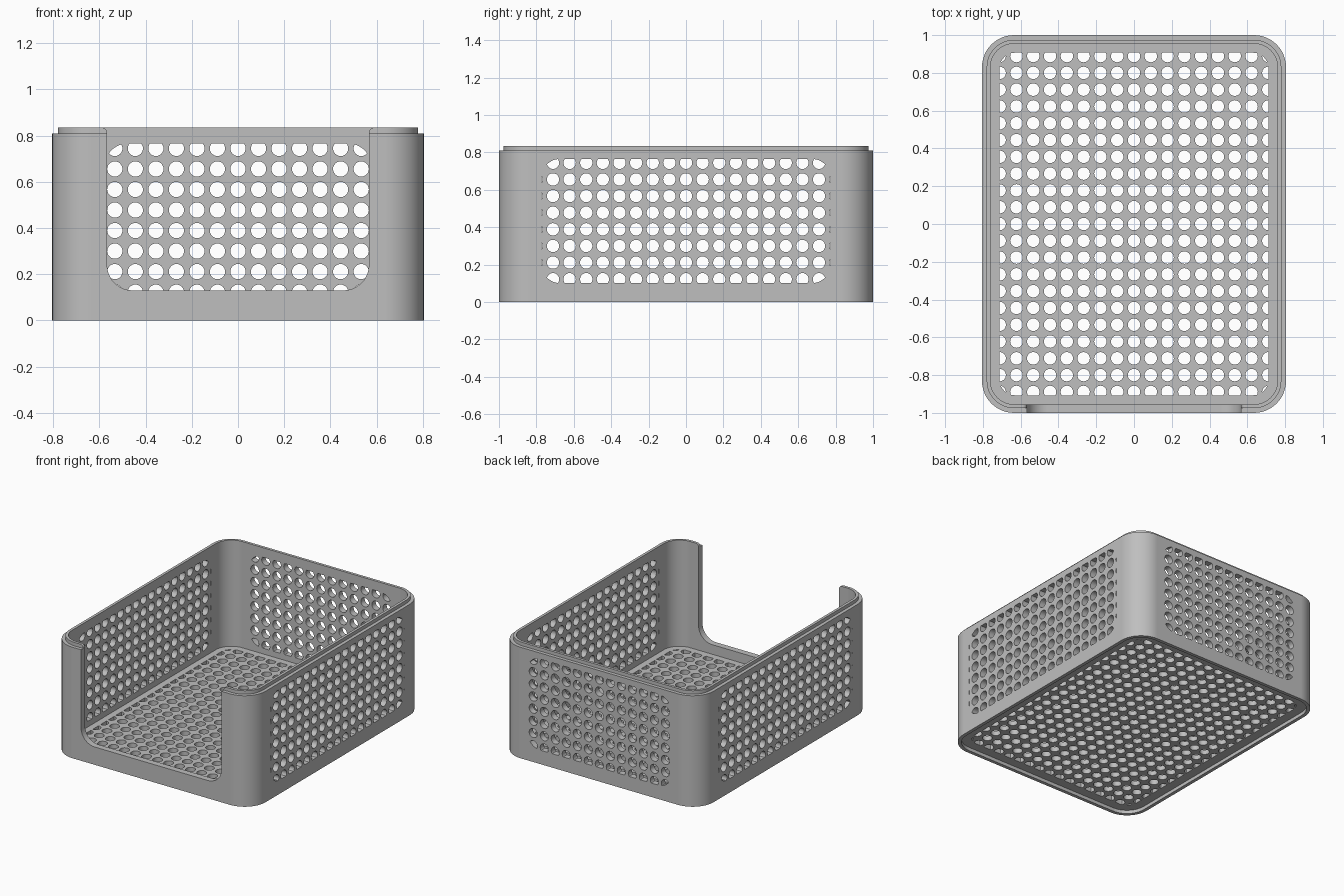
import bpy, bmesh, math
from mathutils import Vector

HX, HY, R = 0.805, 1.0, 0.17        # outer half sizes and corner radius
WALL, STEP = 0.045, 0.025           # wall thickness, stacking step
BODY_TOP, LIP_TOP, FLOOR = 0.81, 0.835, 0.06
PITCH, HOLE = 0.0889, 0.033

if "Cube" in bpy.data.objects:
    bpy.data.objects.remove(bpy.data.objects["Cube"])

grey = bpy.data.materials.new("plain grey")
grey.use_nodes = True
grey.diffuse_color = (0.52, 0.52, 0.52, 1)
grey.node_tree.nodes["Principled BSDF"].inputs["Base Color"].default_value = grey.diffuse_color


def arc(cx, cy, r, start, end, n):
    return [Vector((cx + r * math.cos(math.radians(start + (end - start) * i / n)),
                    cy + r * math.sin(math.radians(start + (end - start) * i / n))))
            for i in range(n + 1)]


def rounded_rect(hx, hy, r, n=12, cy=0):
    pts = []
    for a, sx, sy in ((0, 1, 1), (90, -1, 1), (180, -1, -1), (270, 1, -1)):
        pts += arc(sx * (hx - r), cy + sy * (hy - r), r, a, a + 90, n)
    return pts


def clip(poly, frame):
    """Keep the part of a convex polygon inside a convex counterclockwise frame."""
    for a, b in zip(frame, frame[1:] + frame[:1]):
        edge, out = b - a, []
        for p, q in zip(poly, poly[1:] + poly[:1]):
            dp, dq = edge.cross(p - a), edge.cross(q - a)
            if dp >= 0:
                out.append(p)
            if dp * dq < 0:
                out.append(p.lerp(q, dp / (dp - dq)))
        poly = out
    return [p for i, p in enumerate(poly) if (p - poly[i - 1]).length > 1e-5]


def prism(bm, poly, place, d0, d1):
    low, high = ([bm.verts.new(place(p.x, p.y, d)) for p in poly] for d in (d0, d1))
    bm.faces.new(low)
    bm.faces.new(high)
    for i in range(len(poly)):
        bm.faces.new((low[i - 1], low[i], high[i], high[i - 1]))


def hole_grid(bm, frame, us, vs, place, d0, d1):
    for u in us:
        for v in vs:
            poly = clip(arc(u, v, HOLE, 0, 345, 23), frame)
            area = sum(poly[i - 1].cross(poly[i]) for i in range(len(poly))) / 2
            if len(poly) > 2 and area > 2e-5:
                prism(bm, poly, place, d0, d1)


def make_object(name, bm):
    bmesh.ops.recalc_face_normals(bm, faces=bm.faces)
    mesh = bpy.data.meshes.new(name)
    bm.to_mesh(mesh)
    bm.free()
    mesh.materials.append(grey)
    obj = bpy.data.objects.new(name, mesh)
    bpy.context.collection.objects.link(obj)
    return obj


# Tray shell: recessed underside, outer wall, stacking lip, inner wall, floor
bm = bmesh.new()
rings = []
for inset, z in ((STEP, STEP), (STEP, 0), (0, 0), (0, BODY_TOP), (STEP, BODY_TOP),
                 (STEP, LIP_TOP), (WALL, LIP_TOP), (WALL, FLOOR)):
    outline = rounded_rect(HX - inset, HY - inset, R - inset)
    rings.append([bm.verts.new((p.x, p.y, z)) for p in outline])
for a, b in zip(rings, rings[1:]):
    for i in range(len(a)):
        bm.faces.new((a[i - 1], a[i], b[i], b[i - 1]))
bm.faces.new(rings[0])
bm.faces.new(rings[-1])
tray = make_object("perforated_tray", bm)

# Hole cutters
bm = bmesh.new()


def steps(n):
    return [PITCH * k for k in range(-n, n + 1)]


mid = 0.4335
rows = [mid + PITCH * (k + 0.5) for k in range(-4, 4)]
hole_grid(bm, rounded_rect(0.713, 0.907, 0.085), steps(8), steps(10),
          lambda u, v, d: (u, v, d), -0.05, 0.08)
side_frame = rounded_rect(0.773, 0.332, 0.1, cy=mid)
for side in (-1, 1):
    hole_grid(bm, side_frame, steps(9), rows,
              lambda u, v, d: (side * d, u, v), 0.72, 0.85)
hole_grid(bm, rounded_rect(0.578, 0.332, 0.1, cy=mid), steps(6), rows,
          lambda u, v, d: (u, d, v), 0.92, 1.05)

# Front opening cutter: rounded bottom corners, small flare at the rim
half = arc(0.457, 0.24, 0.11, -90, 0, 12) + arc(0.59, 0.812, 0.023, 180, 90, 6)
half.append(Vector((0.59, 0.95)))
opening = half + [Vector((-p.x, p.y)) for p in reversed(half)]
prism(bm, opening, lambda u, v, d: (u, d, v), -1.05, -0.92)
cutter = make_object("opening_cutters", bm)
cutter.hide_render = True

# Cut, then shade
cut = tray.modifiers.new("openings", 'BOOLEAN')
cut.operation = 'DIFFERENCE'
cut.solver = 'MANIFOLD'
cut.object = cutter
bpy.ops.object.select_all(action='DESELECT')
bpy.context.view_layer.objects.active = tray
tray.select_set(True)
bpy.ops.object.modifier_apply(modifier=cut.name)
bpy.data.objects.remove(cutter)
bpy.ops.object.shade_smooth_by_angle(angle=math.radians(30))
tray.modifiers.new("even_shading", 'WEIGHTED_NORMAL').keep_sharp = True
